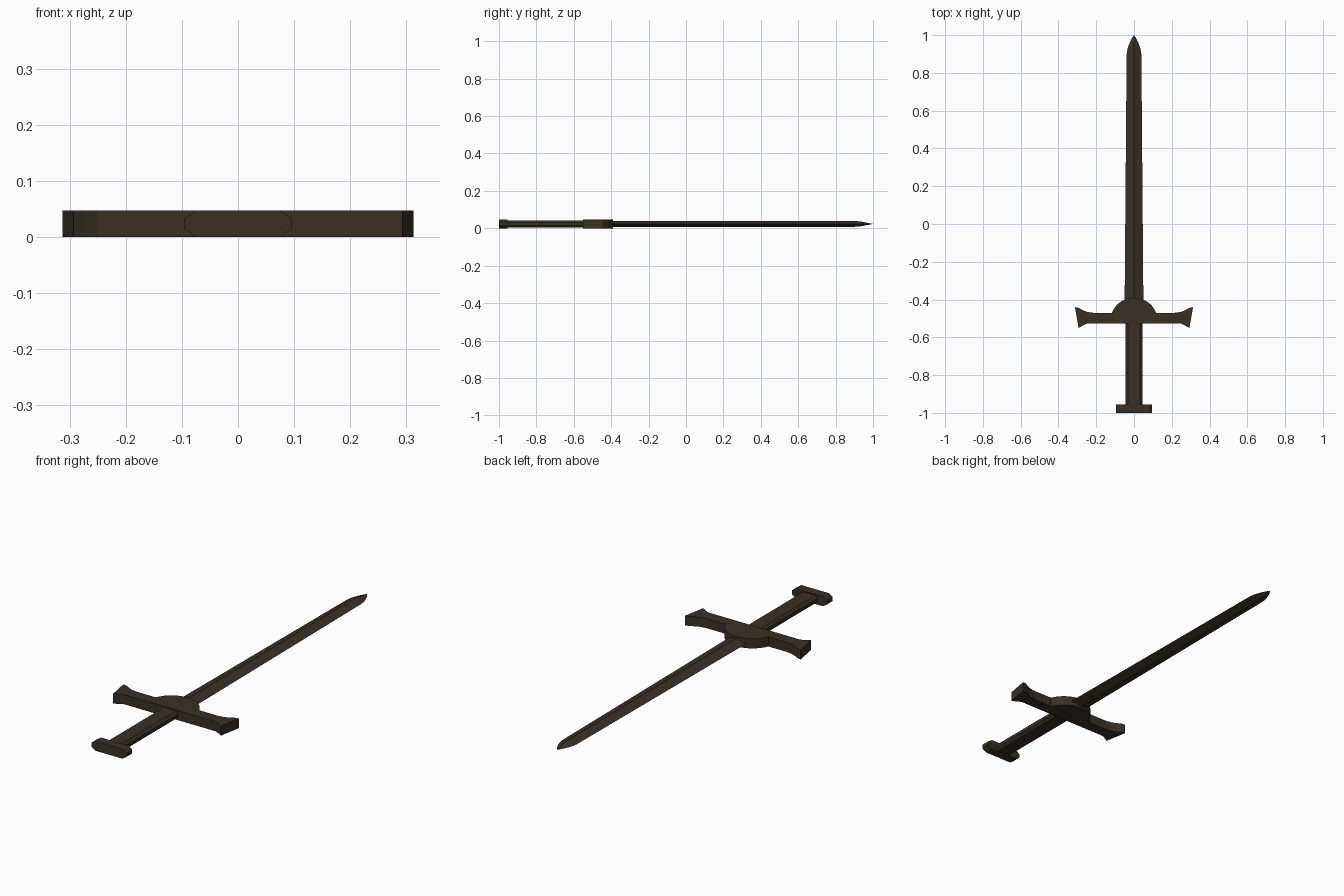
import bpy, bmesh
from math import asin, sin, cos

if "Cube" in bpy.data.objects:
    bpy.data.objects.remove(bpy.data.objects["Cube"])

T = 0.047          # full thickness of guard and pommel
MID = T / 2

mat = bpy.data.materials.new("dark bronze")
mat.diffuse_color = (0.040, 0.030, 0.020, 1)
mat.use_nodes = True
mat.node_tree.nodes["Principled BSDF"].inputs["Base Color"].default_value = mat.diffuse_color


def finish(name, bm):
    bmesh.ops.recalc_face_normals(bm, faces=bm.faces)
    me = bpy.data.meshes.new(name)
    bm.to_mesh(me)
    bm.free()
    me.materials.append(mat)
    ob = bpy.data.objects.new(name, me)
    bpy.context.collection.objects.link(ob)
    return ob


def extrude(name, points, offset):
    """Close a flat outline and extrude it into a solid."""
    bm = bmesh.new()
    face = bm.faces.new([bm.verts.new(p) for p in points])
    new = bmesh.ops.extrude_face_region(bm, geom=[face])["geom"]
    verts = [g for g in new if isinstance(g, bmesh.types.BMVert)]
    bmesh.ops.translate(bm, verts=verts, vec=offset)
    return finish(name, bm)


def octagon(hw, hh, cx, cz, y):
    """Chamfered rectangle standing in the xz plane."""
    q = [(hw, -hh + cz), (hw, hh - cz), (hw - cx, hh), (-hw + cx, hh),
         (-hw, hh - cz), (-hw, -hh + cz), (-hw + cx, -hh), (hw - cx, -hh)]
    return [(x, y, MID + z) for x, z in q]


# pommel and grip
extrude("pommel", octagon(0.095, MID, 0.021, 0.014, -1.0), (0, 0.045, 0))
extrude("grip", octagon(0.045, 0.019, 0.012, 0.011, -0.96), (0, 0.46, 0))

# guard: right half outline from dome top to bottom centre, then mirrored
R, cy = 0.1256, -0.5156
a = asin(0.117 / R)
half = [(R * sin(a * i / 7), cy + R * cos(a * i / 7)) for i in range(8)]
half += [(0.215, -0.470), (0.25, -0.465), (0.272, -0.456), (0.292, -0.444),
         (0.313, -0.440), (0.293, -0.551), (0.275, -0.540), (0.25, -0.527)]
outline = half + [(-x, y) for x, y in reversed(half) if x > 0]
extrude("guard", [(x, y, 0) for x, y in outline], (0, 0, T))

# blade: diamond section, tapering to a curved point
stations = [(-0.45, 0.050, 0.0165), (0.90, 0.039, 0.0155), (0.93, 0.034, 0.0135),
            (0.962, 0.022, 0.0075), (0.985, 0.010, 0.003)]
bm = bmesh.new()
rings = [[bm.verts.new(p) for p in ((w, y, MID), (0, y, MID + h),
                                    (-w, y, MID), (0, y, MID - h))]
         for y, w, h in stations]
for r, s in zip(rings, rings[1:]):
    for i in range(4):
        j = (i + 1) % 4
        bm.faces.new((r[i], r[j], s[j], s[i]))
tip = bm.verts.new((0, 1.0, MID))
for i in range(4):
    bm.faces.new((rings[-1][i], rings[-1][(i + 1) % 4], tip))
bm.faces.new(rings[0])
finish("blade", bm)
